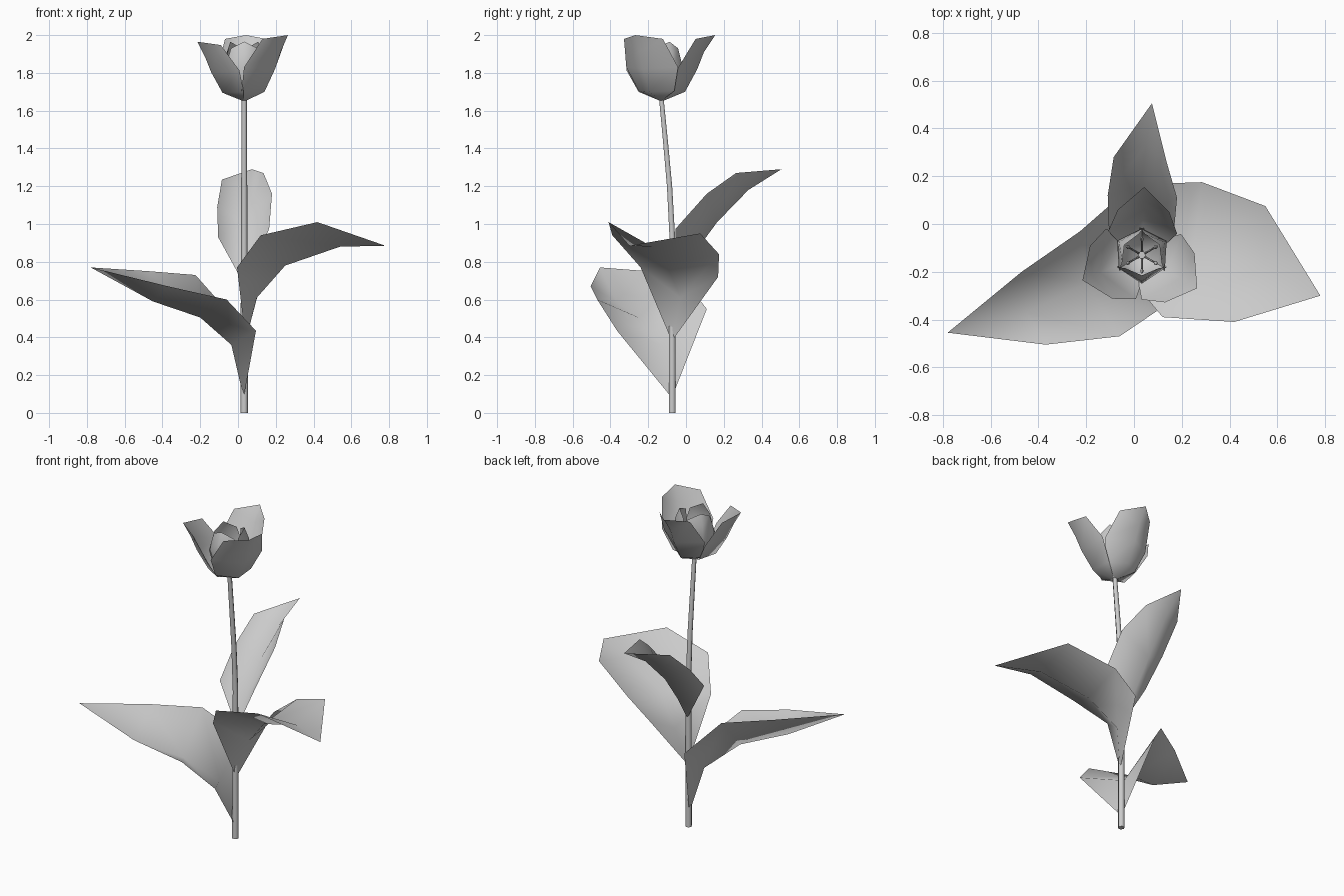
import bpy
from math import cos, sin, radians, pi

if "Cube" in bpy.data.objects:
    bpy.data.objects.remove(bpy.data.objects["Cube"])


def mesh_object(name, verts, faces):
    me = bpy.data.meshes.new(name)
    me.from_pydata(verts, [], faces)
    me.polygons.foreach_set("use_smooth", [True] * len(faces))
    ob = bpy.data.objects.new(name, me)
    bpy.context.collection.objects.link(ob)
    return ob


def blade(name, base, rows, tip):
    """Thin sheet: base point, rows of (edge, midrib, edge), tip point."""
    verts = [base] + [p for row in rows for p in row] + [tip]
    faces = [(0, 2, 1), (0, 3, 2)]
    for r in range(len(rows) - 1):
        for c in (1, 2):
            a = r * 3 + c
            faces.append((a, a + 1, a + 4, a + 3))
    t = len(verts) - 1
    faces += [(t - 3, t - 2, t), (t - 2, t - 1, t)]
    return mesh_object(name, verts, faces)


def tube(name, points, radii, resolution=1):
    cu = bpy.data.curves.new(name, 'CURVE')
    cu.dimensions = '3D'
    cu.bevel_depth = 1.0
    cu.bevel_resolution = resolution
    cu.use_fill_caps = True
    sp = cu.splines.new('POLY')
    sp.points.add(len(points) - 1)
    for p, co, r in zip(sp.points, points, radii):
        p.co = (*co, 1)
        p.radius = r
    sp.use_smooth = True
    ob = bpy.data.objects.new(name, cu)
    bpy.context.collection.objects.link(ob)
    return ob


# Stem, bending gently forward at the top
tube("stem",
     [(.033, -.073, 0), (.033, -.073, .45), (.033, -.072, .92),
      (.033, -.087, 1.2), (.033, -.108, 1.43), (.033, -.13, 1.66)],
     [.02, .019, .017, .016, .015, .014])

# Leaves: front edge, midrib, back edge per row
blade("left_leaf", (.03, -.075, .08), [
    [(.095, -.365, .435), (-.035, -.13, .36), (-.065, .11, .55)],
    [(-.06, -.47, .60), (-.2, -.25, .505), (-.225, -.03, .73)],
    [(-.37, -.505, .67), (-.45, -.37, .59), (-.47, -.2, .75)],
], (-.78, -.455, .77))
blade("right_leaf", (.04, -.075, .38), [
    [(-.005, -.24, .77), (.10, -.03, .61), (.13, .17, .72)],
    [(.12, -.39, .94), (.25, -.10, .78), (.285, .175, .84)],
    [(.42, -.41, 1.01), (.54, -.18, .88), (.55, .075, .95)],
], (.78, -.30, .885))
blade("back_leaf", (.033, -.06, .68), [
    [(-.105, -.03, .93), (.03, .04, .84), (.165, -.055, .975)],
    [(-.11, .12, 1.09), (.03, .165, 1.01), (.18, .11, 1.16)],
    [(-.085, .28, 1.235), (.05, .33, 1.18), (.135, .265, 1.27)],
], (.075, .505, 1.29))

# Petals: rows of (mid reach, mid height, edge reach, edge half width, edge height)
CX, CY, CZ = .033, -.13, 1.65
OUTER = [(.125, .05, .05, .11, .055), (.19, .17, .095, .16, .18),
         (.225, .26, .185, .12, .33)]
INNER = [(.085, .045, .03, .08, .05), (.12, .15, .05, .105, .17),
         (.11, .25, .055, .07, .28)]


def petal(name, angle, profile, tip_reach, tip_height, lift=1.0, width=1.0):
    a = radians(angle)

    def at(reach, side, height):
        return (CX + reach * cos(a) - side * sin(a),
                CY + reach * sin(a) + side * cos(a), CZ + height * lift)
    rows = [[at(er, -w * width, ez), at(mr, 0, mz), at(er, w * width, ez)]
            for mr, mz, er, w, ez in profile]
    blade(name, at(.005, 0, 0), rows, at(tip_reach, 0, tip_height))


petal("outer_petal_back", 88, OUTER, .285, .35, 1.0, .9)
petal("outer_petal_left", 203, OUTER, .27, .35, .9)
petal("outer_petal_right", 329, OUTER, .27, .35)
for i, ang in enumerate((30, 150, 270)):
    petal(f"inner_petal_{i + 1}", ang, INNER, .085, .315)

# Pistil and six stamens with thicker anthers
tube("pistil", [(CX, CY, CZ), (CX, CY, CZ + .12), (CX, CY, CZ + .14)],
     [.012, .01, .016])
for i in range(6):
    a = i * pi / 3 + pi / 6
    pts = [(CX + r * cos(a), CY + r * sin(a), CZ + z)
           for r, z in ((.005, .01), (.045, .08), (.06, .13), (.065, .15), (.075, .18))]
    tube(f"stamen_{i + 1}", pts, [.004, .004, .004, .009, .004], 0)
